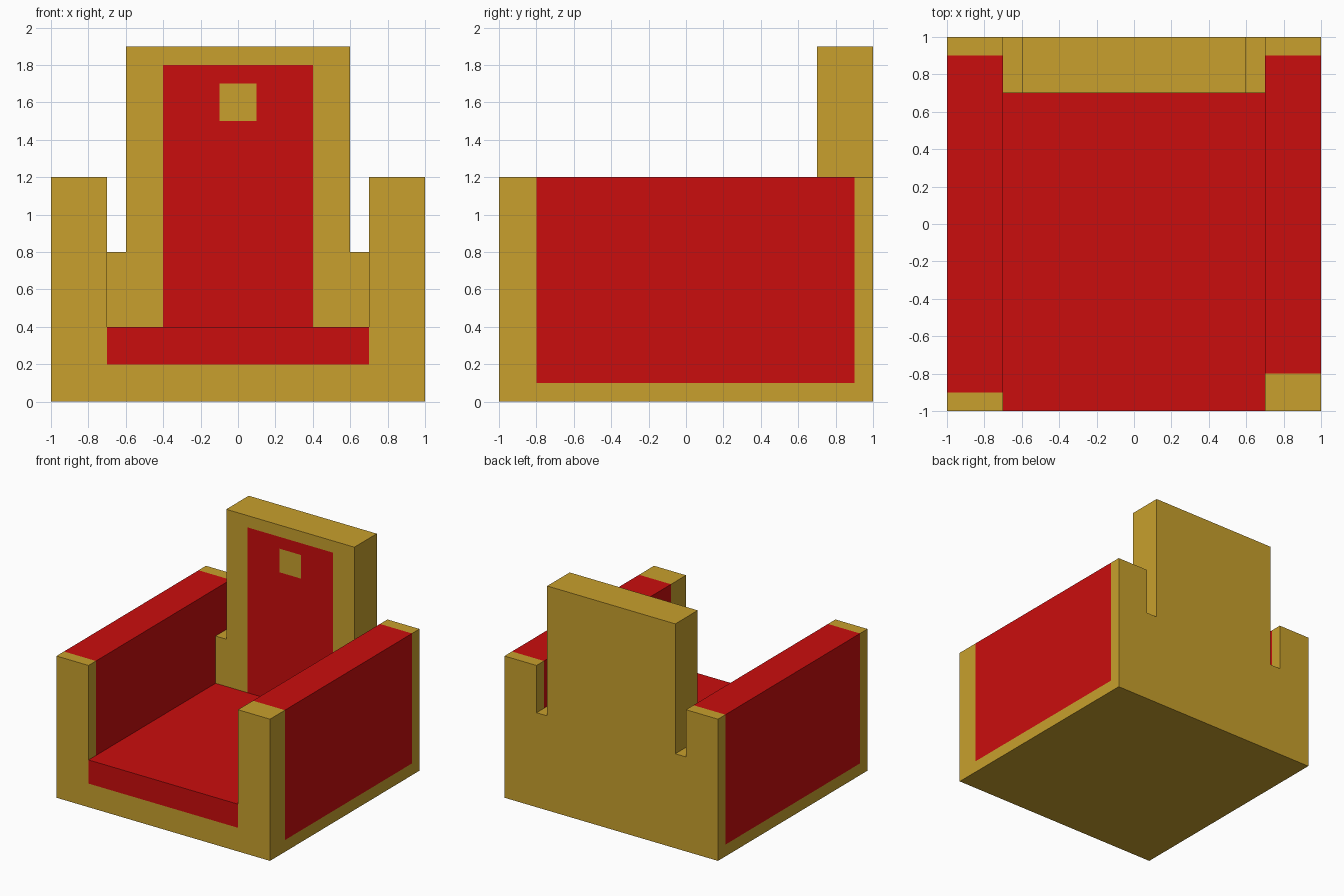
import bpy, bmesh
from mathutils import Vector

if "Cube" in bpy.data.objects:
    bpy.data.objects.remove(bpy.data.objects["Cube"])


def material(name, rgb):
    m = bpy.data.materials.new(name)
    m.diffuse_color = (*rgb, 1)
    m.use_nodes = True
    m.node_tree.nodes["Principled BSDF"].inputs["Base Color"].default_value = m.diffuse_color
    return m


GOLD, RED, HIDDEN = 0, 1, None
MATERIALS = [material("gold", (0.58, 0.352, 0.026)),
             material("red", (0.59, 0.004, 0.004))]


def prism(name, profile, y0, y1, cuts, rule):
    """Extrude an x-z profile along y, cut it at the panel edges, colour faces by rule."""
    bm = bmesh.new()
    face = bm.faces.new([bm.verts.new((x, y0, z)) for x, z in profile])
    ext = bmesh.ops.extrude_face_region(bm, geom=[face], use_keep_orig=True)
    moved = [v for v in ext["geom"] if isinstance(v, bmesh.types.BMVert)]
    bmesh.ops.translate(bm, verts=moved, vec=(0, y1 - y0, 0))
    bmesh.ops.recalc_face_normals(bm, faces=bm.faces[:])
    for axis, values in enumerate(cuts):
        for value in values:
            co, no = Vector(), Vector()
            co[axis], no[axis] = value, 1
            bmesh.ops.bisect_plane(bm, geom=bm.verts[:] + bm.edges[:] + bm.faces[:],
                                   dist=1e-5, plane_co=co, plane_no=no)
    bm.normal_update()
    buried = []
    for f in bm.faces:
        colour = rule(f.calc_center_median(), f.normal)
        if colour is HIDDEN:
            buried.append(f)
        else:
            f.material_index = colour
    bmesh.ops.delete(bm, geom=buried, context="FACES")
    mesh = bpy.data.meshes.new(name)
    bm.to_mesh(mesh)
    bm.free()
    for m in MATERIALS:
        mesh.materials.append(m)
    obj = bpy.data.objects.new(name, mesh)
    bpy.context.collection.objects.link(obj)


def rect(x0, x1, z0, z1):
    return [(x0, z0), (x1, z0), (x1, z1), (x0, z1)]


# Seat: red top and red upper band on the front
def seat_rule(c, n):
    if abs(n.x) > 0.5:
        return HIDDEN
    if n.z > 0.5:
        return RED if c.y < 0.7 else HIDDEN
    return RED if n.y < -0.5 and c.z > 0.2 else GOLD


prism("seat", rect(-0.7, 0.7, 0, 0.4), -1, 1, ([], [0.7], [0.2]), seat_rule)


# Arms: red wrap over inside, top and outside; gold end bands
def arm(name, side, front):
    def rule(c, n):
        in_band = front < c.y < 0.9
        if n.x * side < -0.5:
            if c.z < 0.4 or (c.y > 0.7 and c.z < 0.8):
                return HIDDEN
            return RED if in_band else GOLD
        if n.x * side > 0.5:
            return RED if in_band and c.z > 0.1 else GOLD
        return RED if n.z > 0.5 and in_band else GOLD

    xs = sorted((side * 0.7, side))
    prism(name, rect(*xs, 0, 1.2), -1, 1,
          ([], [front, 0.7, 0.9], [0.1, 0.4, 0.8]), rule)


arm("left_arm", -1, -0.9)
arm("right_arm", 1, -0.8)


# Backrest: stepped slab with red front panel and small gold square
def back_rule(c, n):
    if n.z < -0.5 or (abs(n.x) > 0.5 and abs(c.x) > 0.65):
        return HIDDEN
    panel = abs(c.x) < 0.4 and c.z < 1.8
    square = abs(c.x) < 0.1 and 1.5 < c.z < 1.7
    return RED if n.y < -0.5 and panel and not square else GOLD


half = [(0.7, 0.4), (0.7, 0.8), (0.6, 0.8), (0.6, 1.9)]
prism("backrest", half + [(-x, z) for x, z in reversed(half)], 0.7, 1,
      ([-0.6, -0.4, -0.1, 0.1, 0.4, 0.6], [], [0.8, 1.5, 1.7, 1.8]), back_rule)
